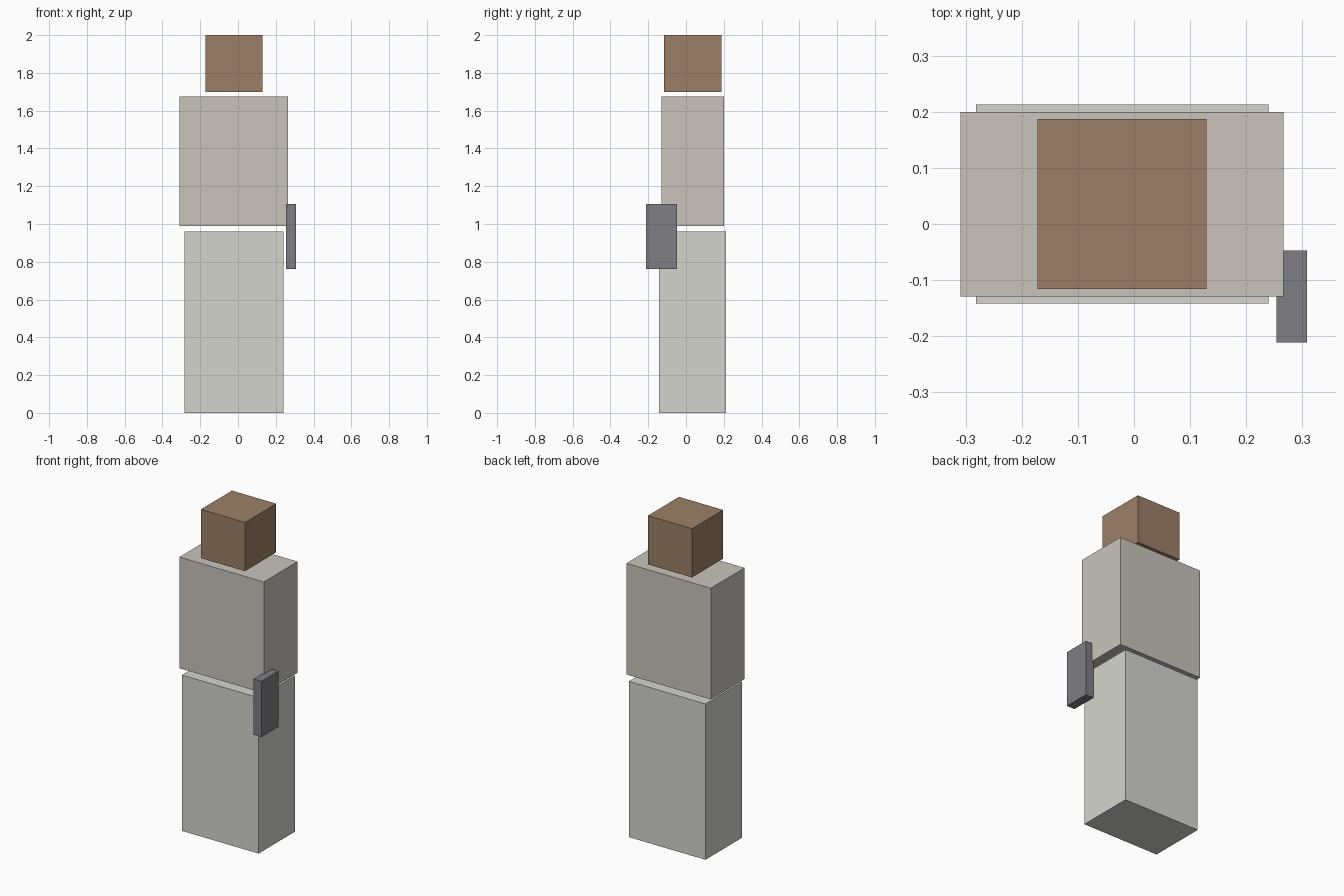
import bpy
from mathutils import Vector

if "Cube" in bpy.data.objects:
    bpy.data.objects.remove(bpy.data.objects["Cube"])


def material(name, rgb):
    """Make a flat colour from 0-255 screen values."""
    mat = bpy.data.materials.new(name)
    mat.diffuse_color = [(c / 255) ** 2.2 for c in rgb] + [1.0]
    mat.use_nodes = True
    mat.node_tree.nodes["Principled BSDF"].inputs["Base Color"].default_value = mat.diffuse_color
    return mat


def box(name, low, high, mat):
    """Add a box between two opposite corners."""
    low, high = Vector(low), Vector(high)
    bpy.ops.mesh.primitive_cube_add(size=1, location=(low + high) / 2)
    obj = bpy.context.object
    obj.name = name
    obj.scale = high - low
    bpy.ops.object.transform_apply(location=False, rotation=False, scale=True)
    obj.data.materials.append(mat)
    return obj


skin = material("brown", (155, 126, 104))
cloth = material("warm_grey", (200, 195, 187))
trousers = material("pale_grey", (212, 212, 206))
metal = material("dark_grey", (125, 124, 131))

# Stacked body blocks
box("legs", (-0.282, -0.142, 0.0), (0.240, 0.213, 0.96), trousers)
box("torso", (-0.309, -0.129, 0.99), (0.266, 0.200, 1.675), cloth)
box("head", (-0.172, -0.116, 1.70), (0.129, 0.187, 2.0), skin)

# Thin slab at the right hip
box("hip_slab", (0.254, -0.211, 0.762), (0.308, -0.047, 1.106), metal)
